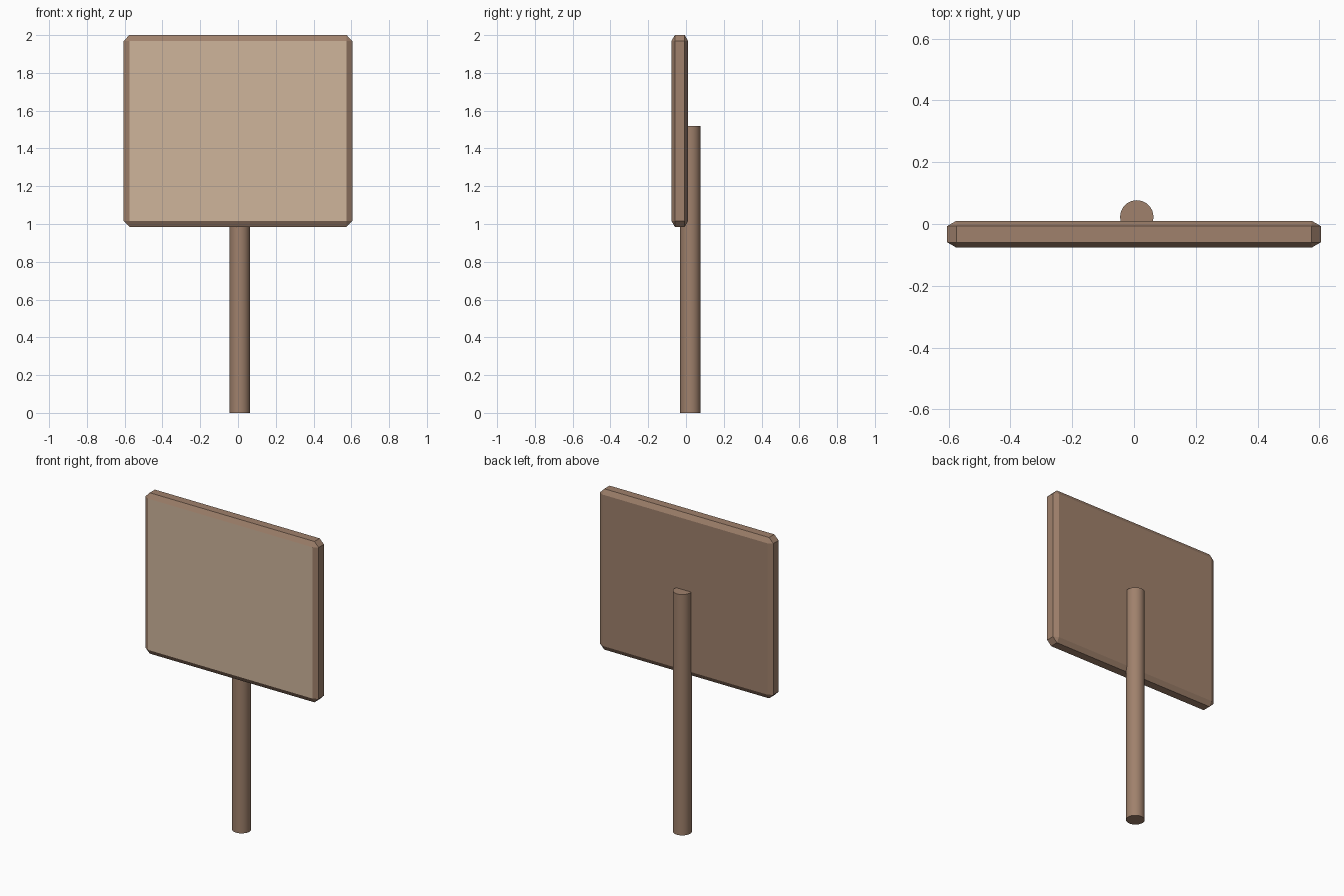
import bpy
import bmesh
import math

if "Cube" in bpy.data.objects:
    bpy.data.objects.remove(bpy.data.objects["Cube"])


def material(name, rgb):
    m = bpy.data.materials.new(name)
    m.diffuse_color = (*rgb, 1)
    m.use_nodes = True
    m.node_tree.nodes["Principled BSDF"].inputs["Base Color"].default_value = m.diffuse_color
    return m


brown = material("brown_wood", (0.35, 0.22, 0.15))
tan = material("tan_face", (0.62, 0.46, 0.33))

# Sign board: box with every edge chamfered, then flattened front to back
bm = bmesh.new()
bmesh.ops.create_cube(bm, size=1)
bmesh.ops.scale(bm, vec=(1.21, 0.15, 1.015), verts=bm.verts)
bmesh.ops.bevel(bm, geom=bm.edges[:], offset=0.03, segments=1, affect='EDGES')
bmesh.ops.scale(bm, vec=(1, 0.58, 1), verts=bm.verts)
bm.normal_update()

# Lighter front face
for f in bm.faces:
    f.material_index = 1 if f.normal.y < -0.99 else 0
mesh = bpy.data.meshes.new("sign_board")
bm.to_mesh(mesh)
bm.free()
mesh.materials.append(brown)
mesh.materials.append(tan)
board = bpy.data.objects.new("sign_board", mesh)
board.location = (0, -0.033, 1.4925)
bpy.context.collection.objects.link(board)

# Round post fixed to the back of the board
bpy.ops.mesh.primitive_cylinder_add(vertices=32, radius=0.054, depth=1.52,
                                    location=(0.009, 0.023, 0.76))
post = bpy.context.object
post.name = "post"
post.data.materials.append(brown)
bpy.ops.object.shade_smooth_by_angle(angle=math.radians(40))
